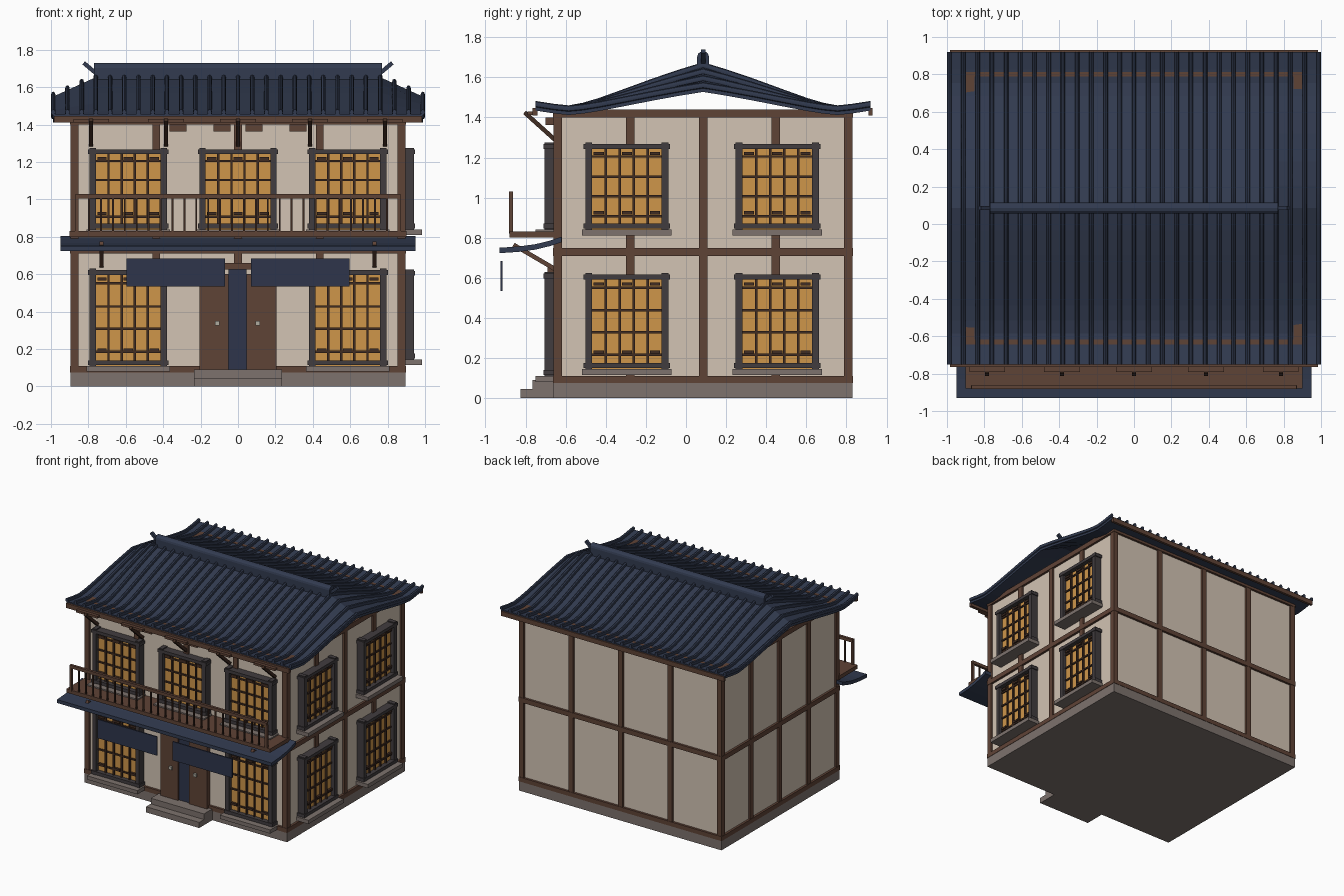
import bpy, bmesh, math
from mathutils import Vector, Matrix

if "Cube" in bpy.data.objects:
    bpy.data.objects.remove(bpy.data.objects["Cube"])

def srgb(h):
    c = [int(h[i:i + 2], 16) / 255 for i in (0, 2, 4)]
    return tuple(v / 12.92 if v <= 0.04045 else ((v + 0.055) / 1.055) ** 2.4 for v in c) + (1,)

def mat(name, h):
    m = bpy.data.materials.new(name)
    m.diffuse_color = srgb(h)
    m.use_nodes = True
    m.node_tree.nodes["Principled BSDF"].inputs["Base Color"].default_value = m.diffuse_color
    return m

PLASTER = mat("plaster", "d2c3b3")
WOOD = mat("brown wood", "5f4336")
DARK = mat("dark wood", "402c22")
TILE = mat("navy tile", "323b50")
CLOTH = mat("navy cloth", "2e354b")
STONE = mat("grey stone", "7d726d")
AMBER = mat("amber pane", "cf964a")
FRAME = mat("charcoal frame", "413c3e")
METAL = mat("pale metal", "b0aca0")

def finish(name, bm, material, smooth=False):
    bmesh.ops.recalc_face_normals(bm, faces=bm.faces[:])
    me = bpy.data.meshes.new(name)
    bm.to_mesh(me)
    bm.free()
    me.materials.append(material)
    ob = bpy.data.objects.new(name, me)
    bpy.context.collection.objects.link(ob)
    if smooth:
        bpy.context.view_layer.objects.active = ob
        ob.select_set(True)
        bpy.ops.object.shade_smooth_by_angle(angle=math.radians(40))
        ob.select_set(False)
    return ob

def add_box(bm, x0, x1, y0, y1, z0, z1):
    m = Matrix.Translation(((x0 + x1) / 2, (y0 + y1) / 2, (z0 + z1) / 2)) @ \
        Matrix.Diagonal((abs(x1 - x0), abs(y1 - y0), abs(z1 - z0), 1))
    bmesh.ops.create_cube(bm, size=1, matrix=m)

def boxes(name, material, items):
    bm = bmesh.new()
    for b in items:
        add_box(bm, *b)
    return finish(name, bm, material)

def extrude_x(bm, profile, x0, x1):
    """Prism along x from a (y, z) outline."""
    a = [bm.verts.new((x0, y, z)) for y, z in profile]
    b = [bm.verts.new((x1, y, z)) for y, z in profile]
    bm.faces.new(a)
    bm.faces.new(b)
    for i in range(len(a)):
        j = (i + 1) % len(a)
        bm.faces.new((a[i], a[j], b[j], b[i]))

def bar(bm, p, q, w, h):
    """Slanted square bar between two points."""
    p, q = Vector(p), Vector(q)
    d = q - p
    m = Matrix.Translation((p + q) / 2) @ d.to_track_quat('Z', 'Y').to_matrix().to_4x4() @ \
        Matrix.Diagonal((w, h, d.length, 1))
    bmesh.ops.create_cube(bm, size=1, matrix=m)

# Body, foundation and steps
X0, X1, Y0, Y1 = -0.895, 0.895, -0.66, 0.83
boxes("walls", PLASTER, [(-0.88, 0.88, -0.645, 0.815, 0.06, 1.42)])
boxes("foundation", STONE, [(X0, X1, Y0, Y1, 0, 0.075)])
boxes("front_steps", STONE, [(-0.235, 0.235, -0.765, Y0, 0, 0.09),
                             (-0.235, 0.235, -0.825, -0.765, 0, 0.045)])

# Timber frame: posts and three rings of beams
T = 0.042
posts = []
for i in range(5):
    x = X0 + i * (X1 - X0 - T) / 4
    y = Y0 + i * (Y1 - Y0 - T) / 4
    posts += [(x, x + T, Y0, Y0 + T, 0.075, 1.42), (x, x + T, Y1 - T, Y1, 0.075, 1.42),
              (X0, X0 + T, y, y + T, 0.075, 1.42), (X1 - T, X1, y, y + T, 0.075, 1.42)]
boxes("wall_posts", WOOD, posts)
beams = []
e = 0.003
for z0, z1 in ((0.075, 0.11), (0.71, 0.748), (1.40, 1.44)):
    beams += [(X0 - e, X1 + e, Y0 - e, Y0 + T, z0, z1), (X0 - e, X1 + e, Y1 - T, Y1 + e, z0, z1),
              (X0 - e, X0 + T, Y0, Y1, z0, z1), (X1 - T, X1 + e, Y0, Y1, z0, z1)]
boxes("wall_beams", WOOD, beams)
boxes("beam_blocks", WOOD, [(c - 0.045, c + 0.045, -0.70, -0.645, 1.362, 1.40)
                            for c in (-0.32, -0.085, 0.085, 0.32)])

# Lattice windows; u runs along the wall, n outward
def window(name, side, c, z0, z1):
    def place(u0, u1, n0, n1, a, b):
        if side == "front":
            return (c + u0, c + u1, -0.645 - n1, -0.645 - n0, a, b)
        return (0.88 + n0, 0.88 + n1, c + u0, c + u1, a, b)
    w = 0.215
    lo, hi = z0 + 0.03, z1
    boxes(name + "_sill", STONE, [place(-w - 0.008, w + 0.008, 0, 0.105, z0, z0 + 0.03)])
    boxes(name + "_pane", AMBER, [place(-w + 0.02, w - 0.02, 0, 0.028, lo, hi - 0.01)])
    fr = [place(s * 0.19 - 0.017, s * 0.19 + 0.017, 0, 0.06, lo, hi) for s in (-1, 1)]
    fr += [place(-w, w, 0, 0.065, hi - 0.033, hi - 0.008),
           place(-w, w, 0, 0.065, lo + 0.005, lo + 0.03)]
    boxes(name + "_frame", FRAME, fr)
    a, b = lo + 0.03, hi - 0.033
    bars = [place(-0.175 + 0.07 * k - 0.006, -0.175 + 0.07 * k + 0.006, 0.02, 0.042, a, b)
            for k in range(1, 5)]
    for f in (0.1, 0.37, 0.63, 0.9):
        z = a + f * (b - a)
        bars.append(place(-0.175, 0.175, 0.02, 0.038, z - 0.006, z + 0.006))
    for k in (0, 2, 4):
        for z in (a + 0.055, b - 0.022):
            u = -0.14 + 0.07 * k
            bars.append(place(u - 0.025, u + 0.025, 0.02, 0.046, z - 0.008, z + 0.008))
    boxes(name + "_lattice", DARK, bars)

for c in (-0.587, 0.587):
    window("lower_front_window", "front", c, 0.08, 0.63)
for c in (-0.587, 0, 0.587):
    window("upper_front_window", "front", c, 0.81, 1.275)
for c in (-0.295, 0.455):
    window("lower_side_window", "right", c, 0.115, 0.625)
    window("upper_side_window", "right", c, 0.81, 1.275)

# Entrance: doors, curtain, lintel, handles
boxes("doors", WOOD, [(-0.205, -0.05, -0.685, -0.64, 0.08, 0.60), (0.045, 0.205, -0.685, -0.64, 0.08, 0.60)])
boxes("door_lintel", WOOD, [(-0.21, 0.21, -0.69, -0.64, 0.625, 0.66)])
boxes("door_curtain", CLOTH, [(-0.05, 0.045, -0.672, -0.64, 0.08, 0.63)])
boxes("door_handles", METAL, [(c - 0.012, c + 0.012, -0.70, -0.68, 0.325, 0.35) for c in (-0.11, 0.105)])
boxes("hanging_banners", CLOTH, [(-0.595, -0.07, -0.925, -0.915, 0.535, 0.685),
                                 (0.07, 0.595, -0.925, -0.915, 0.535, 0.685)])

# Curved canopy above the entrance with struts
top = [(-0.62, 0.805), (-0.68, 0.785), (-0.75, 0.768), (-0.83, 0.757), (-0.93, 0.75)]
bm = bmesh.new()
extrude_x(bm, top + [(y, z - 0.027) for y, z in reversed(top)], -0.948, 0.948)
finish("canopy", bm, TILE)
bm = bmesh.new()
for x in (-0.73, 0.73):
    bar(bm, (x, -0.655, 0.645), (x, -0.86, 0.765), 0.022, 0.022)
finish("canopy_struts", bm, WOOD)

# Balcony with railing
boxes("balcony_floor", WOOD, [(-0.9, 0.9, -0.88, -0.645, 0.80, 0.83)])
boxes("balcony_rail", WOOD, [(-0.87, 0.87, -0.883, -0.862, 1.005, 1.03)] +
      [(s * 0.862 - 0.01, s * 0.862 + 0.01, -0.882, -0.863, 0.82, 1.01) for s in (-1, 1)])
boxes("balcony_balusters", DARK, [(-0.86 + i * 0.0637 - 0.005, -0.86 + i * 0.0637 + 0.005, -0.878, -0.867, 0.82, 1.01)
                                  for i in range(1, 27)])

# Main roof: ridge drops toward the gable ends, eaves curl up
YC = 0.085
PROF = [(0, 1), (0.12, 0.83), (0.25, 0.625), (0.4, 0.37), (0.52, 0.17), (0.6, 0.06), (0.67, 0.0), (0.74, 0.0), (0.835, 0.0)]

def roof_z(x, i):
    d, f = PROF[i]
    h = 0.215 - 0.10 * max(0, (abs(x) - 0.77) / 0.22)
    return 1.434 + h * f + 0.022 * max(0, (d - 0.67) / 0.165) ** 1.3

n = len(PROF) - 1
STATIONS = [(-1, i) for i in range(n, 0, -1)] + [(1, i) for i in range(n + 1)]
bm = bmesh.new()
rows = []
for x in (-0.99, -0.77, 0.77, 0.99):
    loop = [(YC + s * PROF[i][0], roof_z(x, i)) for s, i in STATIONS]
    loop += [(y, z - 0.022) for y, z in reversed(loop)]
    rows.append([bm.verts.new((x, y, z)) for y, z in loop])
for a, b in zip(rows, rows[1:]):
    for i in range(len(a)):
        j = (i + 1) % len(a)
        bm.faces.new((a[i], a[j], b[j], b[i]))
m = len(STATIONS)
for r in (rows[0], rows[-1]):
    for i in range(m - 1):
        bm.faces.new((r[i], r[i + 1], r[2 * m - 2 - i], r[2 * m - 1 - i]))
finish("roof_sheet", bm, TILE)

# Round tile ribs swept over the roof
bm = bmesh.new()
for k in range(27):
    x = -0.988 + k * 0.076
    rings = []
    for s, i in STATIONS:
        z = roof_z(x, i)
        rings.append([bm.verts.new((x + 0.012 * math.cos(t * math.pi / 4), YC + s * PROF[i][0],
                                    z + 0.01 + 0.016 * math.sin(t * math.pi / 4))) for t in range(8)])
    for a, b in zip(rings, rings[1:]):
        for i in range(8):
            j = (i + 1) % 8
            bm.faces.new((a[i], a[j], b[j], b[i]))
    bm.faces.new(rings[0])
    bm.faces.new(rings[-1])
finish("roof_ribs", bm, TILE, True)

# Ridge cap with raised tips
bm = bmesh.new()
cap = [(YC + 0.029 * math.cos(t * math.pi / 6), 1.703 + 0.027 * math.sin(t * math.pi / 6)) for t in range(7)]
extrude_x(bm, cap + [(YC - 0.029, 1.64), (YC + 0.029, 1.64)], -0.77, 0.77)
for s in (-1, 1):
    bar(bm, (s * 0.76, YC, 1.675), (s * 0.825, YC, 1.73), 0.022, 0.022)
finish("ridge_cap", bm, TILE)

# Eave boards, and struts under the front eave
boxes("eave_boards", WOOD, [(-0.985, 0.985, -0.765, -0.74, 1.41, 1.447), (-0.985, 0.985, 0.91, 0.93, 1.41, 1.447)])
bm = bmesh.new()
plates = []
for x in (-0.785, -0.385, 0, 0.385, 0.785):
    bar(bm, (x, -0.655, 1.29), (x, -0.805, 1.425), 0.022, 0.022)
    plates.append((x - 0.095, x + 0.095, -0.79, -0.76, 1.412, 1.43))
finish("eave_struts", bm, DARK)
boxes("strut_plates", WOOD, plates)
